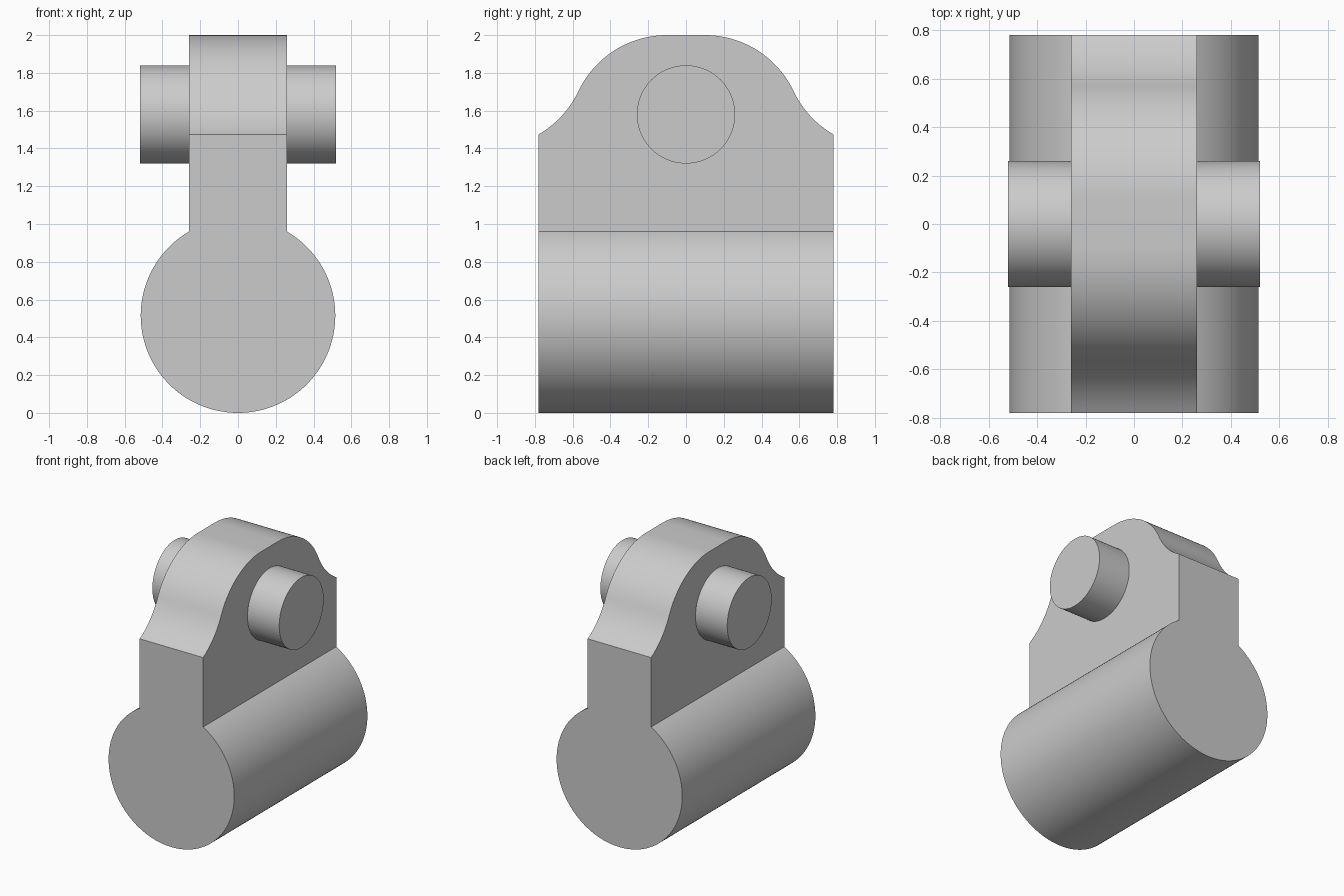
import bpy
import bmesh
from math import radians, sin, cos, asin, acos, atan2, pi
from mathutils import Vector, Matrix

cube = bpy.data.objects.get("Cube")
if cube:
    bpy.data.objects.remove(cube, do_unlink=True)

grey = bpy.data.materials.new("light grey")
grey.use_nodes = True
grey.diffuse_color = (0.6, 0.6, 0.6, 1)
grey.node_tree.nodes["Principled BSDF"].inputs["Base Color"].default_value = (0.6, 0.6, 0.6, 1)

R = 0.515          # barrel radius
HALF = 0.26        # half thickness of the lug, also the pin radius
DEPTH = 0.78       # half length of the barrel
BEND = 0.52        # radius of the shoulder curves


def arc(cx, cz, r, a0, a1, n):
    return [(cx + r * cos(a0 + (a1 - a0) * i / n),
             cz + r * sin(a0 + (a1 - a0) * i / n)) for i in range(n + 1)]


def prism(name, outline, to_3d, half_length):
    """Extrude a closed 2D outline symmetrically along its normal."""
    bm = bmesh.new()
    face = bm.faces.new([bm.verts.new(to_3d(u, v, -half_length)) for u, v in outline])
    moved = bmesh.ops.extrude_face_region(bm, geom=[face])["geom"]
    shift = to_3d(0, 0, 2 * half_length)
    bmesh.ops.translate(bm, vec=shift, verts=[g for g in moved if isinstance(g, bmesh.types.BMVert)])
    bmesh.ops.recalc_face_normals(bm, faces=bm.faces)
    mesh = bpy.data.meshes.new(name)
    bm.to_mesh(mesh)
    bm.free()
    mesh.materials.append(grey)
    obj = bpy.data.objects.new(name, mesh)
    bpy.context.collection.objects.link(obj)
    return obj


def along_y(u, v, w):
    return Vector((u, w, v))


def along_x(u, v, w):
    return Vector((w, u, v))


# Body: round barrel with an upright lug, as a keyhole outline
gap = asin(HALF / R)
keyhole = arc(0, R, R, pi / 2 - gap, -1.5 * pi + gap, 128)
keyhole += [(-HALF, 2.2), (HALF, 2.2)]
body = prism("body", keyhole, along_y, 1.0)

# Side outline: flat top, convex shoulder, concave flare, straight side
inner, outer = Vector((0.10, 1.48)), Vector((1.04, 1.925))
tilt = atan2(outer.y - inner.y, outer.x - inner.x)
end = -acos((DEPTH - outer.x) / BEND)
half = arc(*inner, BEND, pi / 2, tilt, 24)
half += arc(*outer, BEND, tilt - pi, end, 12)[1:]
half.append((DEPTH, -0.2))
side = half + [(-y, z) for y, z in reversed(half)]
trimmer = prism("side_trimmer", side, along_x, 0.8)
trimmer.hide_render = True

# Trim the body to the side outline
cut = body.modifiers.new("trim", "BOOLEAN")
cut.operation = "INTERSECT"
cut.solver = "EXACT"
cut.object = trimmer
bpy.ops.object.select_all(action="DESELECT")
body.select_set(True)
bpy.context.view_layer.objects.active = body
bpy.ops.object.modifier_apply(modifier="trim")
bpy.data.objects.remove(trimmer, do_unlink=True)

# Cross pin through the lug
pin = prism("cross_pin", arc(0, 1.58, HALF, 0, 2 * pi, 96)[:-1], along_x, 0.52)

pin.select_set(True)
bpy.ops.object.shade_smooth_by_angle(angle=radians(25))
